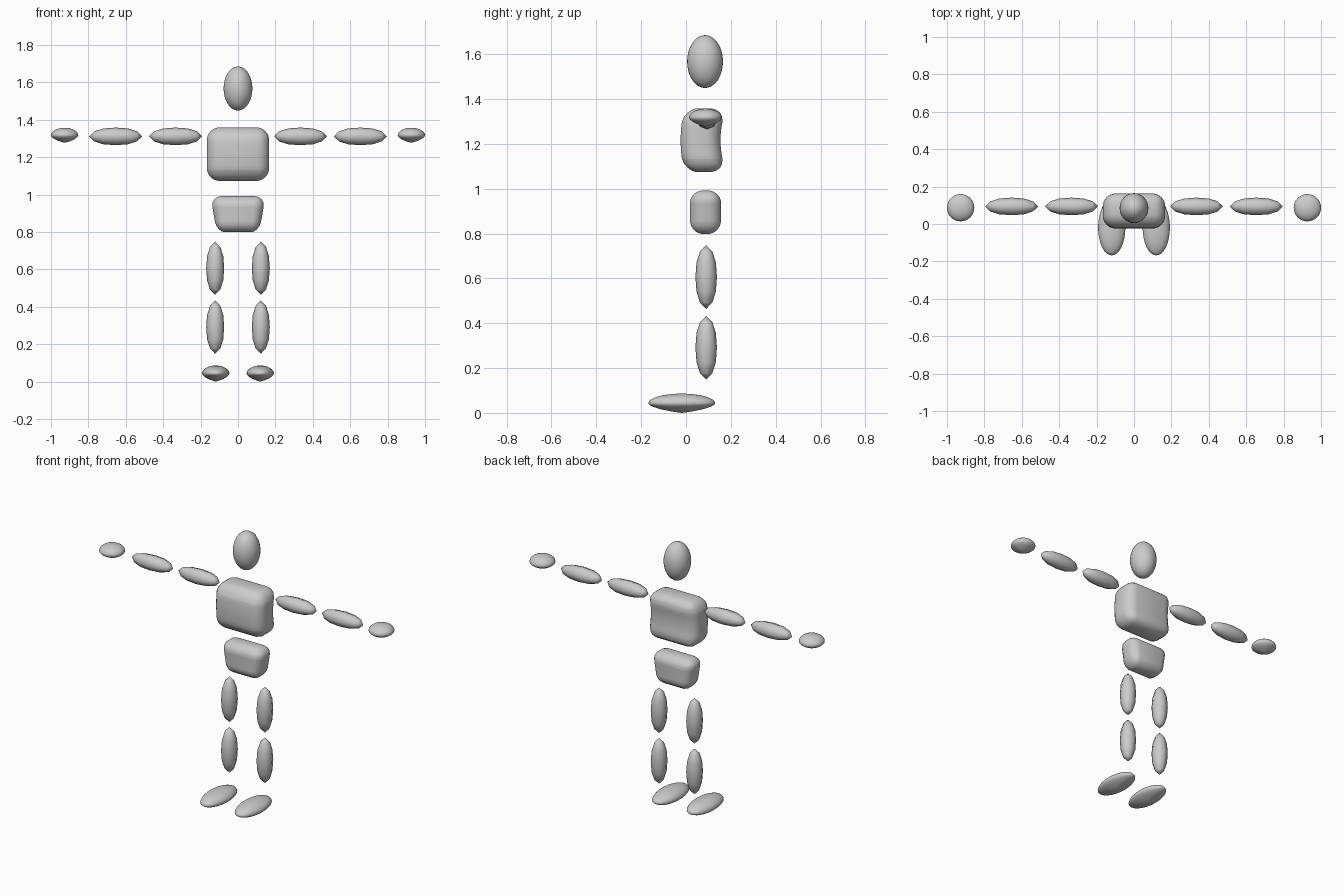
import bpy, bmesh, math
from mathutils import Matrix

if "Cube" in bpy.data.objects:
    bpy.data.objects.remove(bpy.data.objects["Cube"])

grey = bpy.data.materials.new("light grey")
grey.diffuse_color = (0.6, 0.6, 0.6, 1)
grey.use_nodes = True
grey.node_tree.nodes["Principled BSDF"].inputs["Base Color"].default_value = grey.diffuse_color


def finish(name, bm, loc=(0, 0, 0)):
    mesh = bpy.data.meshes.new(name)
    bmesh.ops.recalc_face_normals(bm, faces=bm.faces)
    for f in bm.faces:
        f.smooth = True
    bm.to_mesh(mesh)
    bm.free()
    mesh.materials.append(grey)
    ob = bpy.data.objects.new(name, mesh)
    ob.location = loc
    bpy.context.collection.objects.link(ob)
    return ob


def ellipsoid(name, loc, radii, keel=0.0):
    # sphere stretched to size; keel makes the underside more pointed
    bm = bmesh.new()
    bmesh.ops.create_uvsphere(bm, u_segments=32, v_segments=16, radius=1)
    for v in bm.verts:
        if v.co.z < 0:
            cone = math.hypot(v.co.x, v.co.y) - 1
            v.co.z += keel * (cone - v.co.z)
    bmesh.ops.scale(bm, vec=radii, verts=bm.verts)
    return finish(name, bm, loc)


def limb(name, loc, radius, half, along_x=False):
    # eight-sided spindle: pointed ends, nearly straight middle
    profile = [(0.58, 0.80), (0.90, 0.46), (1.0, 0.0), (0.90, -0.46), (0.58, -0.80)]
    bm = bmesh.new()
    rings = [[bm.verts.new((radius * r * math.cos(a * math.pi / 4),
                            radius * r * math.sin(a * math.pi / 4), half * z))
              for a in range(8)] for r, z in profile]
    for lo, hi in zip(rings, rings[1:]):
        for i in range(8):
            j = (i + 1) % 8
            bm.faces.new((lo[i], lo[j], hi[j], hi[i]))
    for ring, z in ((rings[0], half), (rings[-1], -half)):
        tip = bm.verts.new((0, 0, z))
        for i in range(8):
            bm.faces.new((ring[i], ring[(i + 1) % 8], tip))
    if along_x:
        bmesh.ops.rotate(bm, matrix=Matrix.Rotation(math.pi / 2, 3, 'Y'), verts=bm.verts)
    return finish(name, bm, loc)


def block(name, loc, size, bevel, shape):
    # rounded box, its vertices adjusted by a shaping rule
    bm = bmesh.new()
    bmesh.ops.create_cube(bm, size=1)
    bmesh.ops.scale(bm, vec=size, verts=bm.verts)
    bmesh.ops.bevel(bm, geom=bm.edges[:], offset=bevel, segments=4, profile=0.45, affect='EDGES')
    for k in range(-3, 4):
        bmesh.ops.bisect_plane(bm, geom=bm.verts[:] + bm.edges[:] + bm.faces[:],
                               plane_co=(0, 0, k * size[2] / 10), plane_no=(0, 0, 1))
    for v in bm.verts:
        shape(v.co)
    return finish(name, bm, loc)


def shape_chest(c):
    # hollow the back, swell the front, narrow the back corners
    t = max(0, 1 - (c.z / 0.12) ** 2)
    if c.y > 0.03:
        c.y -= 0.018 * t
    if c.y < -0.03:
        c.y -= 0.012 * t


def shape_pelvis(c):
    # narrow towards the bottom
    c.x *= 0.93 + 0.12 * c.z / 0.1
    c.y *= 0.99 + 0.02 * c.z / 0.1


ellipsoid("head", (0, 0.085, 1.567), (0.077, 0.08, 0.118))
block("chest", (0, 0.08, 1.216), (0.333, 0.184, 0.285), 0.06, shape_chest)
block("pelvis", (0, 0.087, 0.895), (0.28, 0.14, 0.193), 0.052, shape_pelvis)

# mirrored arms and legs
for side, s in (("left", 1), ("right", -1)):
    limb(side + "_upper_arm", (s * 0.334, 0.094, 1.311), 0.047, 0.142, True)
    limb(side + "_forearm", (s * 0.654, 0.094, 1.311), 0.047, 0.142, True)
    ellipsoid(side + "_hand", (s * 0.927, 0.087, 1.317), (0.073, 0.073, 0.04), 0.4)
    limb(side + "_thigh", (s * 0.122, 0.09, 0.606), 0.048, 0.142)
    limb(side + "_shin", (s * 0.122, 0.09, 0.291), 0.048, 0.142)
    ellipsoid(side + "_foot", (s * 0.119, -0.019, 0.043), (0.073, 0.149, 0.043), 0.4)
